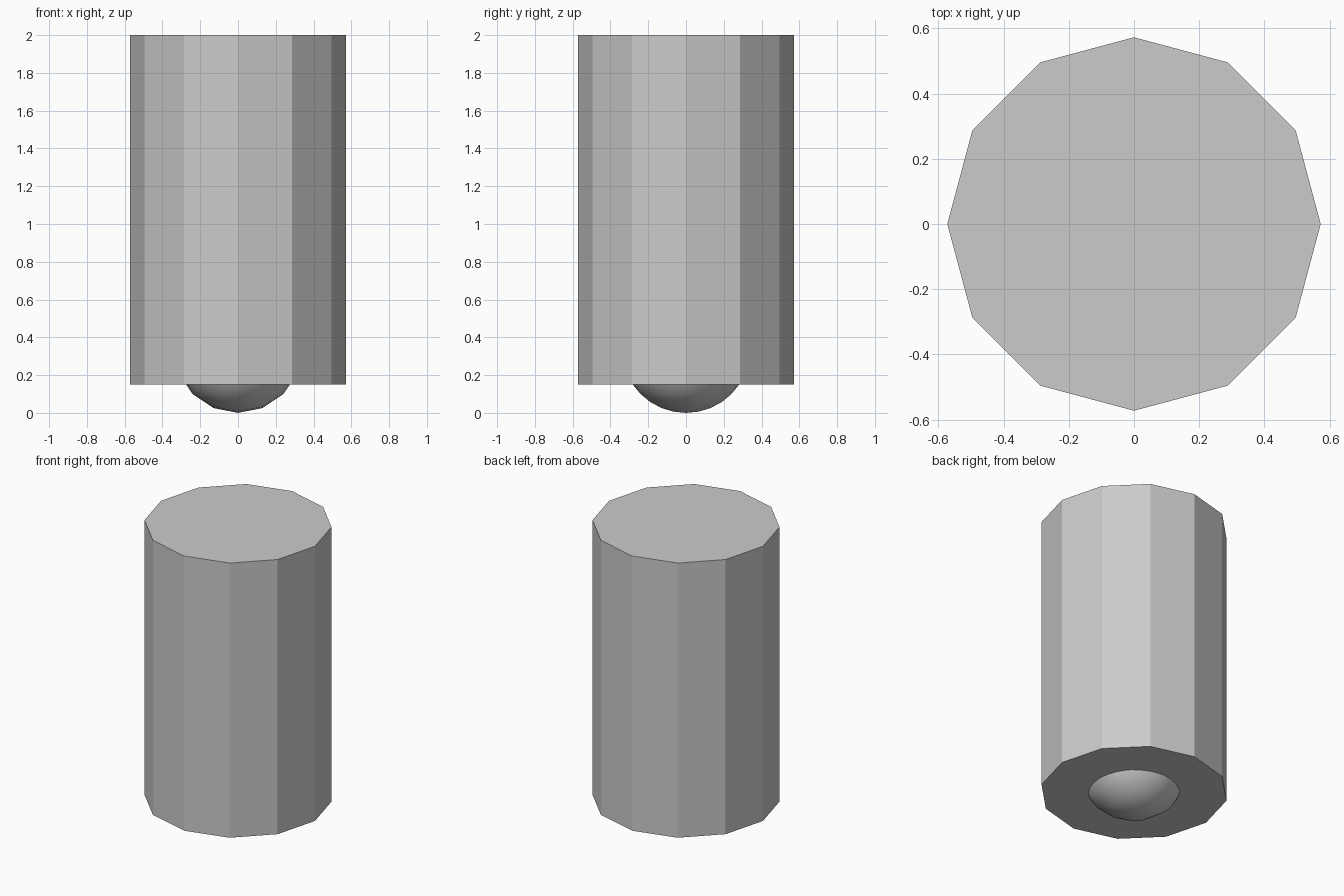
import bpy
import math

if "Cube" in bpy.data.objects:
    bpy.data.objects.remove(bpy.data.objects["Cube"])

# Twelve-sided body
bottom, top = 0.15, 2.0
bpy.ops.mesh.primitive_cylinder_add(
    vertices=12, radius=0.573, depth=top - bottom,
    location=(0, 0, (top + bottom) / 2))
body = bpy.context.object
body.name = "body"

# Smooth ball set into the underside, poles along y
ball_radius = 0.34
bpy.ops.mesh.primitive_uv_sphere_add(
    segments=16, ring_count=16, radius=ball_radius,
    location=(0, 0, ball_radius), rotation=(math.pi / 2, 0, 0))
ball = bpy.context.object
ball.name = "bottom_ball"
bpy.ops.object.shade_smooth()
